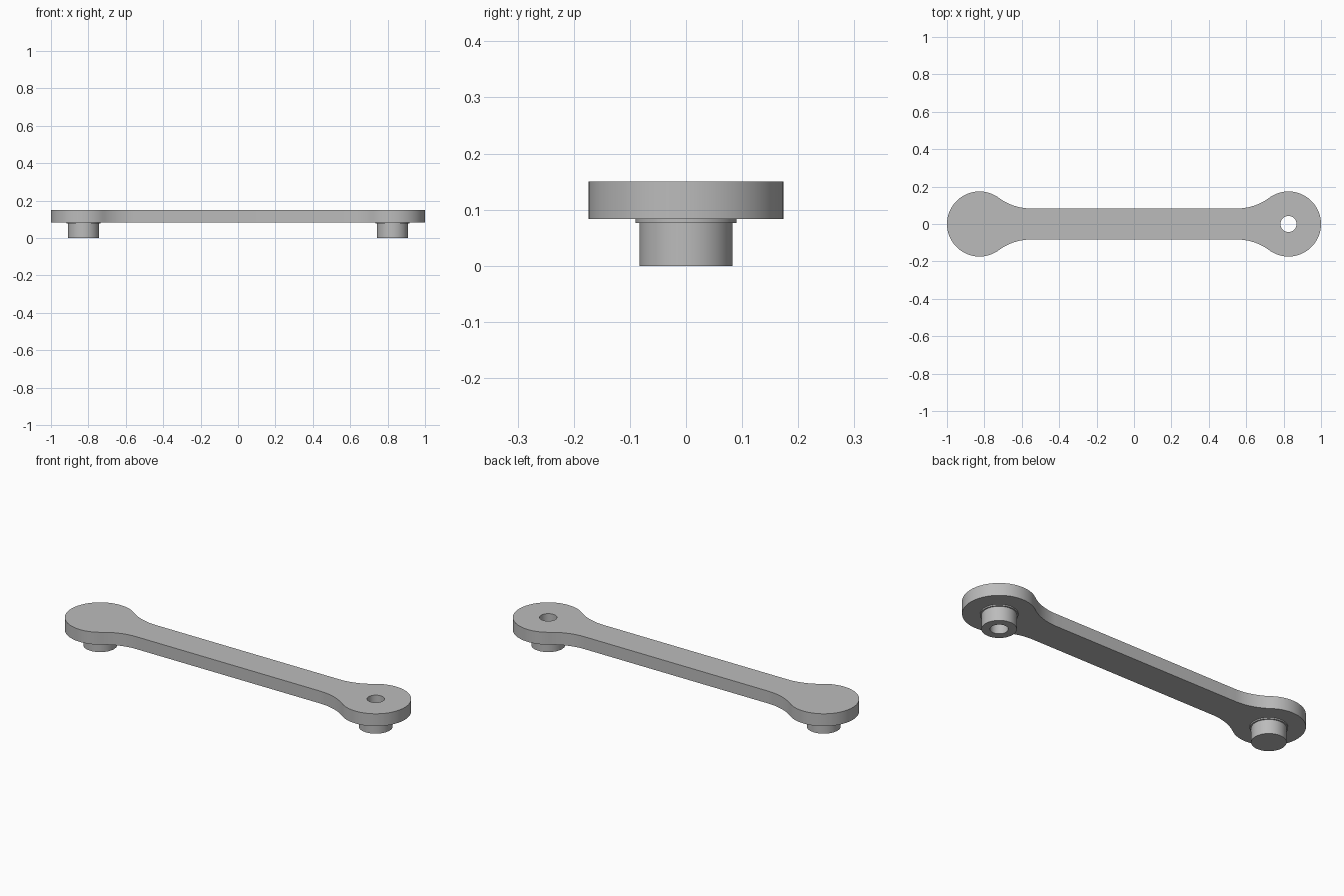
import bpy, bmesh
from math import atan2, cos, sin, pi, sqrt

default = bpy.data.objects.get("Cube")
if default:
    bpy.data.objects.remove(default, do_unlink=True)

HEAD_X, HEAD_R = 0.826, 0.174       # round ends
HALF_W = 0.083                      # half width of the bar
BOTTOM, TOP = 0.083, 0.15           # plate heights
PEG_R, COLLAR_R, COLLAR_Z = 0.083, 0.09, 0.076
HOLE_R = 0.043
FILLET_R = 0.29
SIDES = 64

grey = bpy.data.materials.new("plain grey")
grey.use_nodes = True
grey.diffuse_color = (0.5, 0.5, 0.5, 1)
grey.node_tree.nodes["Principled BSDF"].inputs["Base Color"].default_value = grey.diffuse_color


def make_object(name, bm):
    bmesh.ops.recalc_face_normals(bm, faces=bm.faces[:])
    mesh = bpy.data.meshes.new(name)
    bm.to_mesh(mesh)
    bm.free()
    mesh.materials.append(grey)
    obj = bpy.data.objects.new(name, mesh)
    bpy.context.collection.objects.link(obj)
    return obj


def activate(obj):
    bpy.ops.object.select_all(action='DESELECT')
    obj.select_set(True)
    bpy.context.view_layer.objects.active = obj


def smooth(obj):
    activate(obj)
    bpy.ops.object.shade_smooth_by_angle(angle=pi / 6)


def arc(cx, cy, r, start, end, steps):
    angles = [start + (end - start) * i / steps for i in range(steps + 1)]
    return [(cx + r * cos(a), cy + r * sin(a)) for a in angles]


def lathe(name, profile, x):
    """Spin a closed or axis-to-axis profile of (radius, z) about a vertical axis."""
    bm = bmesh.new()
    verts = [bm.verts.new((r, 0, z)) for r, z in profile]
    edges = [bm.edges.new(pair) for pair in zip(verts, verts[1:] + verts[:1])]
    bmesh.ops.spin(bm, geom=verts + edges, cent=(0, 0, 0), axis=(0, 0, 1),
                   angle=2 * pi, steps=SIDES)
    bmesh.ops.remove_doubles(bm, verts=bm.verts[:], dist=1e-5)
    bmesh.ops.translate(bm, verts=bm.verts[:], vec=(x, 0, 0))
    return make_object(name, bm)


# Arm outline: one quarter from the end tip to the bar, then mirrored twice
fillet_y = HALF_W + FILLET_R
fillet_dx = sqrt((HEAD_R + FILLET_R) ** 2 - fillet_y ** 2)
meet = atan2(fillet_y, -fillet_dx)
quarter = arc(HEAD_X, 0, HEAD_R, 0, meet, 26)
quarter += arc(HEAD_X - fillet_dx, fillet_y, FILLET_R, meet - pi, -pi / 2, 14)[1:]
half = quarter + [(-x, y) for x, y in reversed(quarter)]
outline = half + [(x, -y) for x, y in reversed(half[1:-1])]

bm = bmesh.new()
base = bm.faces.new([bm.verts.new((x, y, BOTTOM)) for x, y in outline])
extruded = bmesh.ops.extrude_face_region(bm, geom=[base], use_keep_orig=True)["geom"]
bmesh.ops.translate(bm, vec=(0, 0, TOP - BOTTOM),
                    verts=[v for v in extruded if isinstance(v, bmesh.types.BMVert)])
arm = make_object("arm", bm)

# Through hole in the left end
cutter = lathe("hole_cutter", [(0, 0), (HOLE_R, 0), (HOLE_R, 2 * TOP), (0, 2 * TOP)], HEAD_X)
cutter.hide_render = True
cut = arm.modifiers.new("hole", 'BOOLEAN')
cut.object, cut.operation, cut.solver = cutter, 'DIFFERENCE', 'EXACT'
activate(arm)
bpy.ops.object.modifier_apply(modifier=cut.name)
bpy.data.objects.remove(cutter, do_unlink=True)
smooth(arm)

# Pegs below the ends, each with a thin collar; the left one is hollow
for name, x, bore in (("right_peg", -HEAD_X, 0), ("left_peg", HEAD_X, HOLE_R)):
    peg = lathe(name, [(bore, 0), (PEG_R, 0), (PEG_R, COLLAR_Z), (COLLAR_R, COLLAR_Z),
                       (COLLAR_R, BOTTOM), (bore, BOTTOM)], x)
    smooth(peg)
